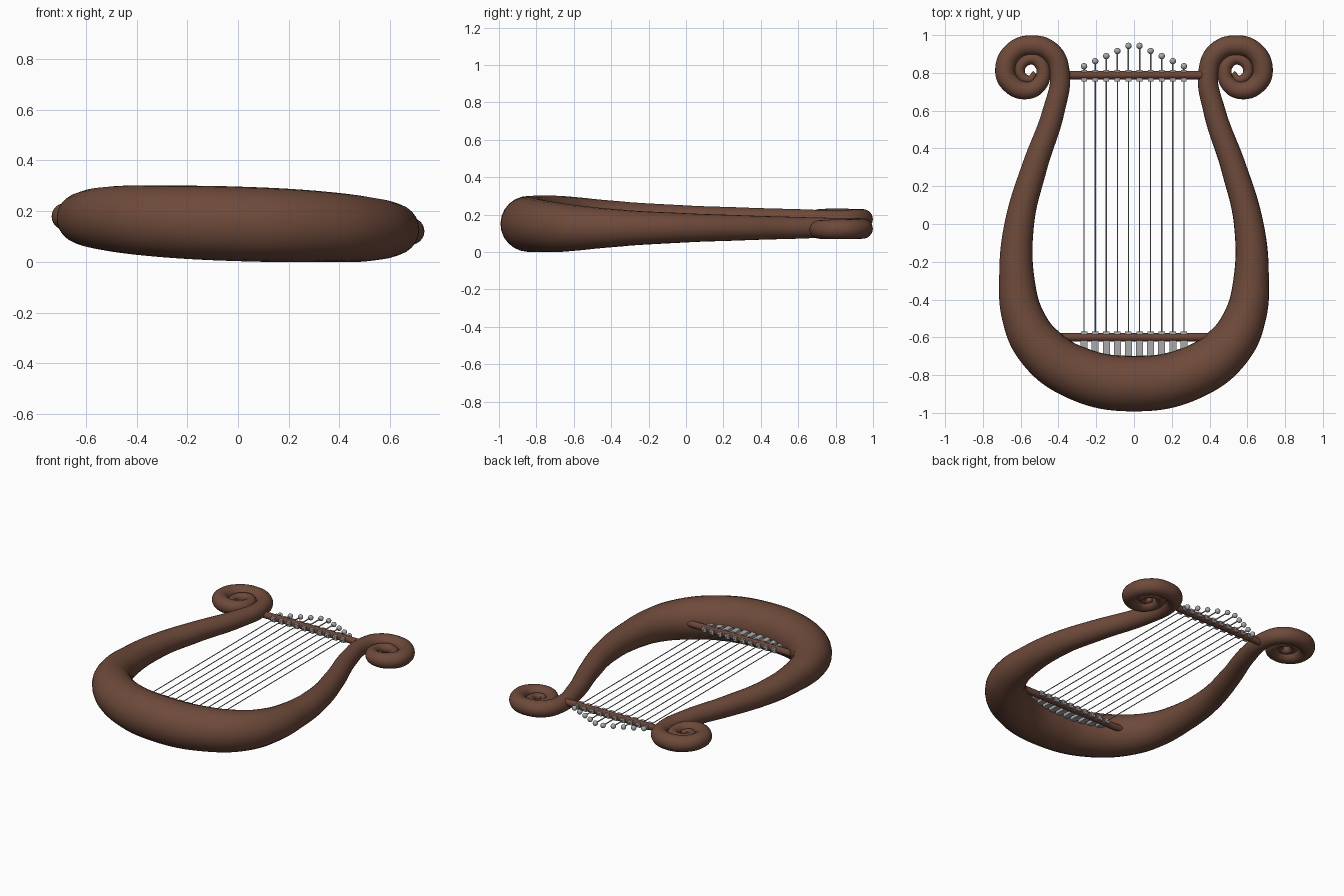
import bpy, math
from mathutils import Vector

if "Cube" in bpy.data.objects:
    bpy.data.objects.remove(bpy.data.objects["Cube"])


def material(name, rgb):
    m = bpy.data.materials.new(name)
    m.diffuse_color = (*rgb, 1)
    m.use_nodes = True
    m.node_tree.nodes["Principled BSDF"].inputs["Base Color"].default_value = m.diffuse_color
    return m


wood = material("brown_wood", (0.155, 0.068, 0.043))
bar_wood = material("bar_wood", (0.15, 0.06, 0.04))
steel = material("grey_metal", (0.4, 0.4, 0.4))
MID = 0.15


def finish(obj, name, mat, smooth=True):
    obj.name = name
    obj.data.materials.append(mat)
    if smooth:
        bpy.ops.object.shade_smooth_by_angle(angle=math.radians(40))


def rod_along(name, a, b, r, mat, sides=12):
    a, b = Vector(a), Vector(b)
    d = b - a
    bpy.ops.mesh.primitive_cylinder_add(vertices=sides, radius=r, depth=d.length, location=(a + b) / 2,
                                        rotation=d.to_track_quat('Z', 'Y').to_euler())
    finish(bpy.context.object, name, mat)


def box(name, loc, size, mat):
    bpy.ops.mesh.primitive_cube_add(size=1, location=loc)
    o = bpy.context.object
    o.scale = size
    finish(o, name, mat, False)


# Frame: one tapering tube, right half given as (x, y, z drop, radius)
half = [
    (0.30, -0.79, 0.010, 0.141), (0.495, -0.655, 0.020, 0.129),
    (0.585, -0.50, 0.022, 0.112), (0.620, -0.30, 0.022, 0.094),
    (0.607, 0.0, 0.021, 0.078), (0.527, 0.30, 0.021, 0.067),
    (0.425, 0.60, 0.021, 0.058), (0.393, 0.80, 0.021, 0.053),
    (0.435, 0.905, 0.023, 0.054), (0.54, 0.945, 0.025, 0.054),
    (0.64, 0.91, 0.027, 0.053), (0.682, 0.81, 0.029, 0.053),
    (0.655, 0.745, 0.03, 0.051), (0.575, 0.708, 0.03, 0.048),
    (0.507, 0.735, 0.03, 0.043), (0.48, 0.80, 0.03, 0.037),
    (0.50, 0.855, 0.03, 0.034), (0.55, 0.875, 0.03, 0.031),
    (0.605, 0.815, 0.03, 0.027), (0.56, 0.765, 0.03, 0.022),
    (0.523, 0.80, 0.03, 0.014),
]
path = [(-x, y, MID + d, r) for x, y, d, r in reversed(half)]
path += [(0, -0.845, MID, 0.147)]
path += [(x, y, MID - d, r) for x, y, d, r in half]

cu = bpy.data.curves.new("frame", 'CURVE')
cu.dimensions = '3D'
cu.bevel_depth = 1.0
cu.bevel_resolution = 10
cu.resolution_u = 10
cu.use_fill_caps = True
sp = cu.splines.new('BEZIER')
sp.radius_interpolation = 'CARDINAL'
sp.bezier_points.add(len(path) - 1)
for bp, (x, y, z, r) in zip(sp.bezier_points, path):
    bp.co = (x, y, z)
    bp.radius = r
    bp.handle_left_type = bp.handle_right_type = 'AUTO'
frame = bpy.data.objects.new("frame", cu)
bpy.context.collection.objects.link(frame)
bpy.context.view_layer.objects.active = frame
frame.select_set(True)
bpy.ops.object.convert(target='MESH')
frame = bpy.context.object
frame.data.materials.clear()
finish(frame, "frame", wood)

# Crossbars
rod_along("top_bar", (-0.38, 0.788, MID), (0.38, 0.788, MID), 0.022, bar_wood, 24)
rod_along("bottom_bar", (-0.405, -0.60, MID), (0.405, -0.60, MID), 0.022, bar_wood, 24)

# Strings with tuning pins and clips
for i in range(10):
    x = (i - 4.5) * 0.0587
    ball_y = 0.943 - 0.027 * (abs(i - 4.5) - 0.5)
    rod_along("string", (x, -0.60, MID), (x, 0.79, MID), 0.003, steel, 8)
    rod_along("pin", (x, 0.79, MID), (x, ball_y, MID), 0.004, steel, 8)
    bpy.ops.mesh.primitive_uv_sphere_add(segments=16, ring_count=10, radius=0.017,
                                         location=(x, ball_y, MID))
    finish(bpy.context.object, "pin_ball", steel)
    box("top_clip", (x, 0.785, MID), (0.030, 0.062, 0.030), steel)
    box("bottom_clip", (x, -0.6, MID), (0.034, 0.062, 0.030), steel)
    box("tail_plate", (x, -0.665, MID), (0.037, 0.10, 0.022), steel)
